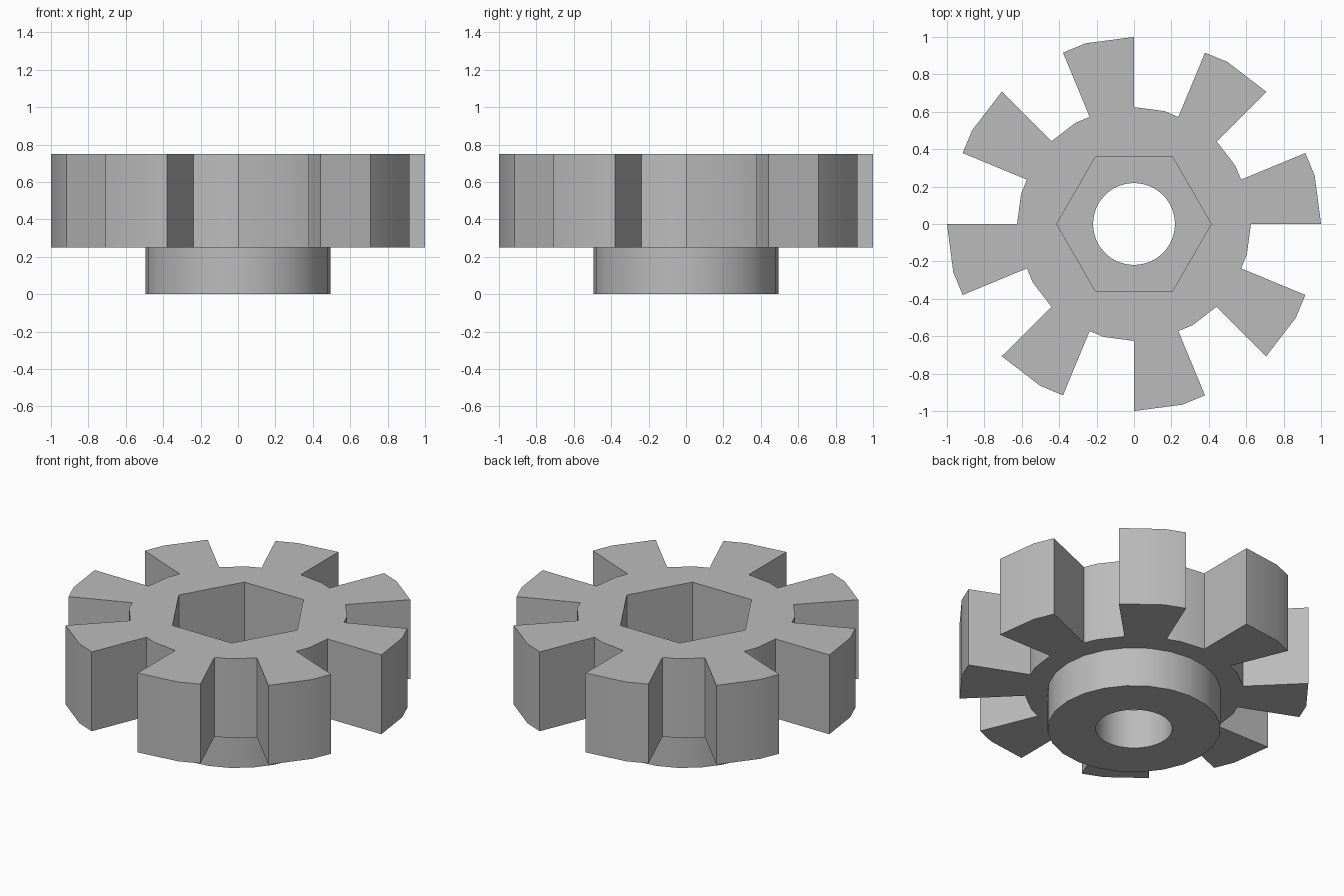
import bpy, bmesh
from math import cos, sin, pi, radians

if "Cube" in bpy.data.objects:
    bpy.data.objects.remove(bpy.data.objects["Cube"], do_unlink=True)

grey = bpy.data.materials.new("plain grey")
grey.use_nodes = True
grey.diffuse_color = (0.5, 0.5, 0.5, 1)
grey.node_tree.nodes["Principled BSDF"].inputs["Base Color"].default_value = (0.5, 0.5, 0.5, 1)


def ring(radius, count):
    return [(radius * cos(2 * pi * i / count), radius * sin(2 * pi * i / count)) for i in range(count)]


def prism(name, outline, bottom, top):
    """Extrude a flat outline upwards into a solid."""
    bm = bmesh.new()
    base = bm.faces.new([bm.verts.new((x, y, bottom)) for x, y in outline])
    result = bmesh.ops.extrude_face_region(bm, geom=[base])
    for item in result["geom"]:
        if isinstance(item, bmesh.types.BMVert):
            item.co.z = top
    bmesh.ops.recalc_face_normals(bm, faces=bm.faces)
    mesh = bpy.data.meshes.new(name)
    bm.to_mesh(mesh)
    bm.free()
    mesh.materials.append(grey)
    obj = bpy.data.objects.new(name, mesh)
    bpy.context.collection.objects.link(obj)
    return obj


def combine(target, tool, operation):
    """Apply a boolean and discard the tool solid."""
    tool.hide_render = True
    mod = target.modifiers.new("combine", "BOOLEAN")
    mod.operation, mod.object, mod.solver = operation, tool, "EXACT"
    bpy.context.view_layer.objects.active = target
    bpy.ops.object.modifier_apply(modifier=mod.name)
    bpy.data.objects.remove(tool, do_unlink=True)


# Toothed outline: tooth and gap alternate over a 24-sided circle
TEETH, ROOT = 8, 0.625
half = 180 / TEETH
chord = cos(radians(7.5))
outline = []
for step in range(2 * TEETH):
    start = step * half
    radius = ROOT if step % 2 else 1.0
    for angle in (start, (start // 15 + 1) * 15, start + half):
        r = radius if angle % 15 == 0 else radius * chord
        outline.append((r * cos(radians(angle)), r * sin(radians(angle))))

wheel = prism("toothed_wheel", outline, 0.25, 0.75)

# Lower hub, hexagonal socket and round bore
combine(wheel, prism("hub", ring(0.495, 24), 0, 0.5), "UNION")
combine(wheel, prism("hex_socket", ring(0.413, 6), 0.25, 1), "DIFFERENCE")
combine(wheel, prism("bore", ring(0.219, 48), -0.5, 0.6), "DIFFERENCE")

bpy.ops.object.select_all(action="DESELECT")
wheel.select_set(True)
bpy.context.view_layer.objects.active = wheel
bpy.ops.object.shade_smooth_by_angle(angle=radians(20))
